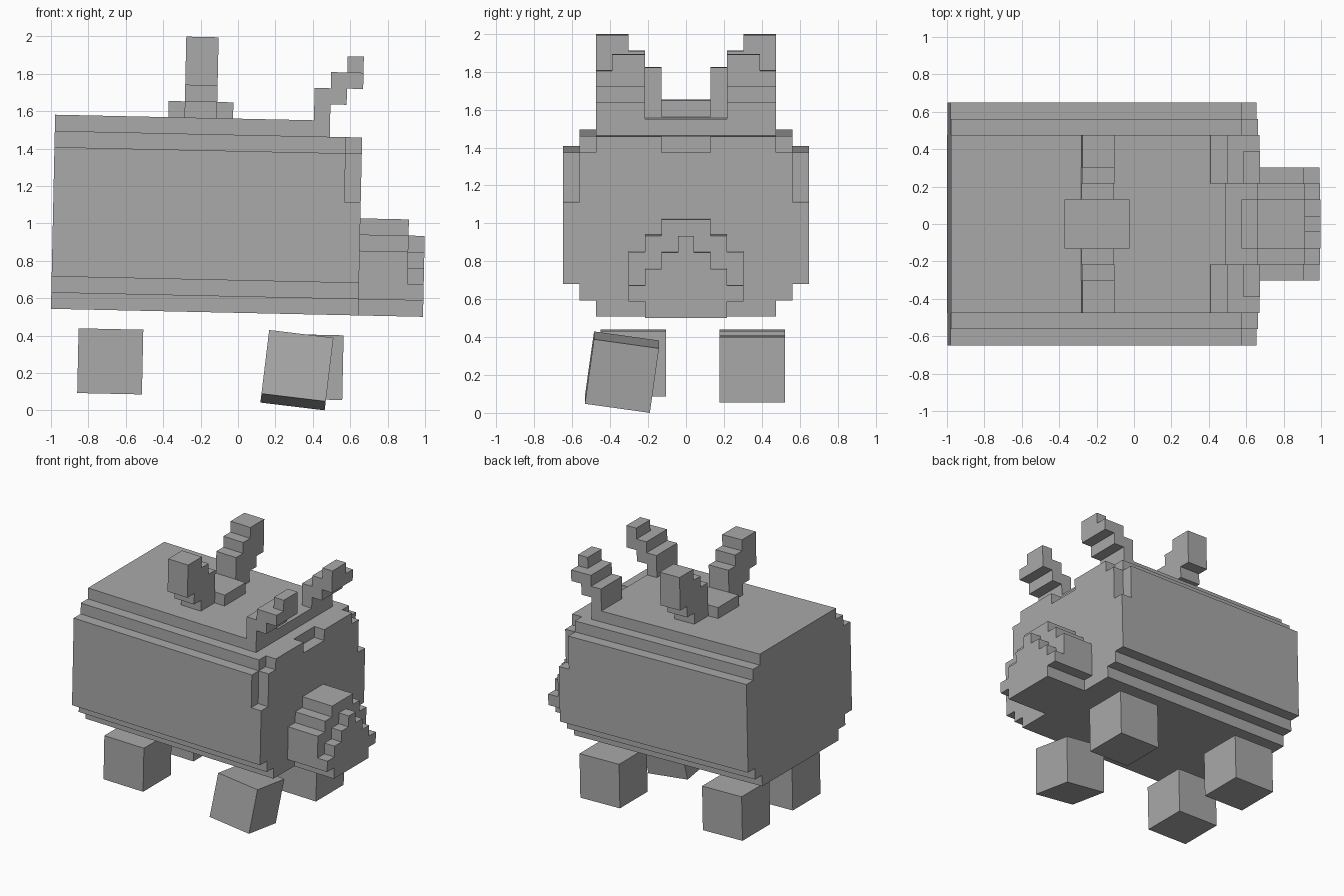
import bpy, bmesh, math
from mathutils import Matrix, Vector

if "Cube" in bpy.data.objects:
    bpy.data.objects.remove(bpy.data.objects["Cube"])

U = 0.0865                       # block size
FRAME = Matrix.Translation((-1.0, 0, 0.543)) @ Matrix.Rotation(0.0215, 4, 'Y')

grey = bpy.data.materials.new("plain grey")
grey.diffuse_color = (0.4, 0.4, 0.4, 1)
grey.use_nodes = True
grey.node_tree.nodes["Principled BSDF"].inputs["Base Color"].default_value = grey.diffuse_color


def blocks(x0, x1, y0, y1, z0, z1):
    """Block cells; y cells are centred on whole numbers, y1 included."""
    return {(x, y, z) for x in range(x0, x1) for y in range(y0, y1 + 1)
            for z in range(z0, z1)}


def wide(x0, x1, half, z0, z1):
    return blocks(x0, x1, -half, half, z0, z1)


def both(x0, x1, y0, y1, z0, z1):
    return blocks(x0, x1, y0, y1, z0, z1) | blocks(x0, x1, -y1, -y0, z0, z1)


def flip(cells):
    return {(x, -y, z) for x, y, z in cells}


# body: rounded barrel with notches at the eyes and forehead
body = (wide(0, 19, 5, 0, 1) | wide(0, 19, 6, 1, 2) | wide(0, 19, 7, 2, 10)
        | wide(0, 19, 6, 10, 11) | wide(0, 17, 5, 11, 12))
body -= both(18, 19, 7, 7, 7, 10) | both(18, 19, 6, 6, 10, 11) | wide(18, 19, 1, 10, 11)

# snout: stepped muzzle with a stepped front plate
snout = wide(19, 22, 2, 0, 1) | wide(19, 22, 3, 1, 4) | wide(19, 22, 2, 4, 5) | wide(19, 22, 1, 5, 6)
for z, half in enumerate((2, 3, 2, 1, 0)):
    snout |= wide(22, 23, half, z, z + 1)

# front horn: three blocks climbing forward, corner cut off the tip
horn = blocks(16, 17, 3, 5, 12, 14) | blocks(17, 18, 3, 5, 13, 15) | blocks(18, 19, 3, 5, 14, 16)
horn -= blocks(18, 19, 5, 5, 15, 16)

# rear horn: layers stepping outwards
rear = set()
for z, (a, b) in enumerate(((2, 3), (2, 4), (2, 5), (3, 5), (4, 5))):
    rear |= blocks(8, 10, a, b, 12 + z, 13 + z)

parts = {
    "body": body, "snout": snout,
    "left_front_horn": horn, "right_front_horn": flip(horn),
    "left_rear_horn": rear, "right_rear_horn": flip(rear),
    "crown_plate": wide(7, 11, 1, 12, 13),
}
solid = set().union(*parts.values())


def finish(name, bm, matrix):
    mesh = bpy.data.meshes.new(name)
    bm.to_mesh(mesh)
    bm.free()
    mesh.materials.append(grey)
    ob = bpy.data.objects.new(name, mesh)
    ob.matrix_world = matrix
    bpy.context.collection.objects.link(ob)


def build(name, cells):
    """Skin the outside of the cells, then merge flat areas."""
    bm = bmesh.new()
    verts = {}

    def vert(p):
        if p not in verts:
            verts[p] = bm.verts.new((p[0] * U, (p[1] - 0.5) * U, p[2] * U))
        return verts[p]

    for c in cells:
        for axis in range(3):
            for side in (0, 1):
                n = list(c)
                n[axis] += 2 * side - 1
                if tuple(n) in solid:
                    continue
                loop = []
                for s, t in ((0, 0), (1, 0), (1, 1), (0, 1)):
                    p = list(c)
                    p[axis] += side
                    p[(axis + 1) % 3] += s
                    p[(axis + 2) % 3] += t
                    loop.append(vert(tuple(p)))
                bm.faces.new(loop if side else loop[::-1])
    bmesh.ops.dissolve_limit(bm, angle_limit=0.01, verts=bm.verts[:], edges=bm.edges[:])
    finish(name, bm, FRAME)


for name, cells in parts.items():
    build(name, cells)


# legs: loose cubes, one of them swung out
def leg(name, centre, roll=0.0, pitch=0.0215):
    bm = bmesh.new()
    bmesh.ops.create_cube(bm, size=4 * U)
    turn = Matrix.Rotation(pitch, 4, 'Y') @ Matrix.Rotation(roll, 4, 'X')
    finish(name, bm, Matrix.Translation(Vector(centre)) @ turn)


leg("right_back_leg", (-0.683, -0.278, 0.262))
leg("left_back_leg", (-0.683, 0.35, 0.262))
leg("left_front_leg", (0.388, 0.35, 0.232))
leg("right_front_leg", (0.315, -0.338, 0.215), math.radians(-8), math.radians(6.9))
